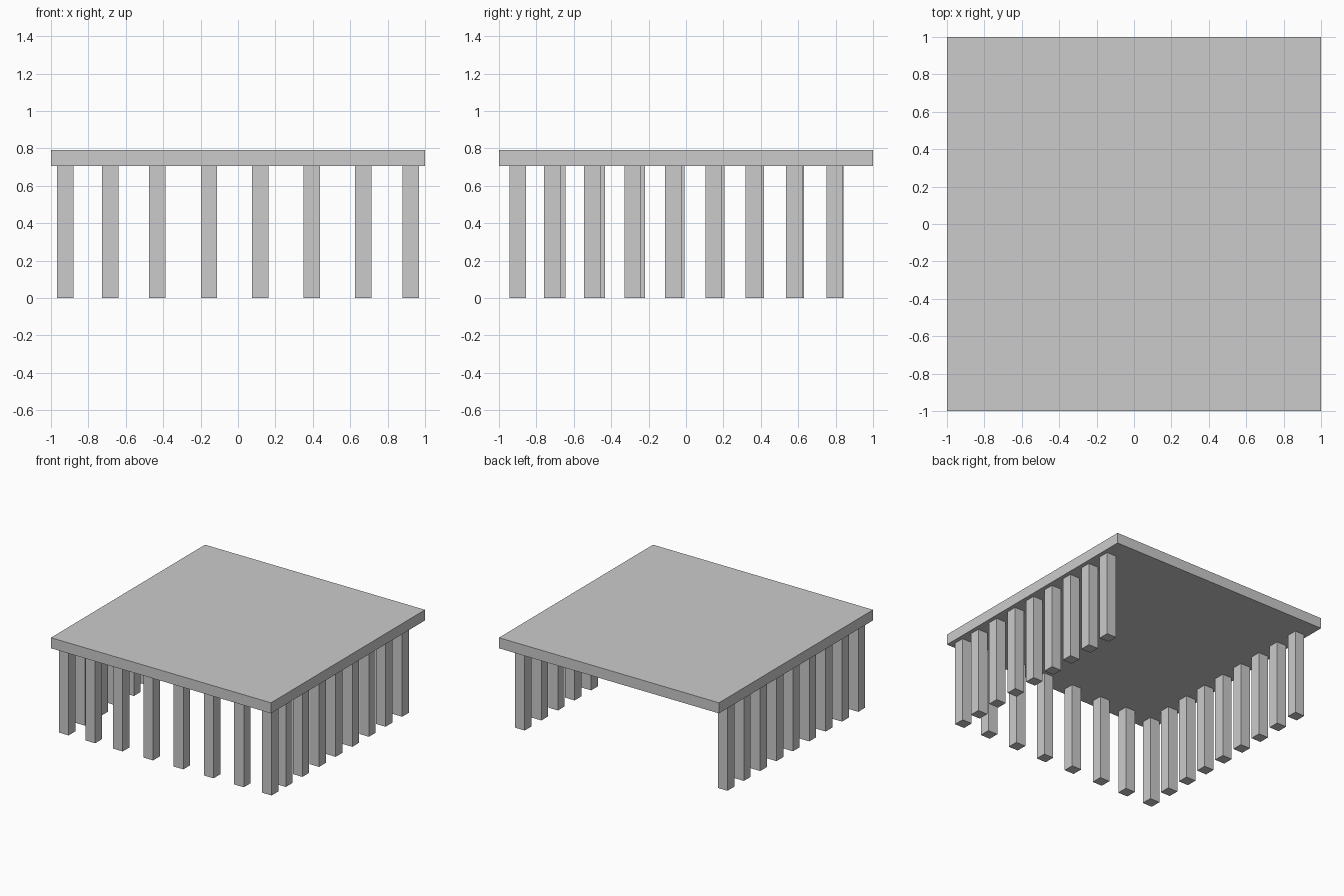
import bpy

if "Cube" in bpy.data.objects:
    bpy.data.objects.remove(bpy.data.objects["Cube"])

LEG = 0.088        # square leg width
TOP_Z0, TOP_Z1 = 0.705, 0.792
FRONT_Y = -0.90
SIDE_X = 0.923


def box(name, center, size):
    bpy.ops.mesh.primitive_cube_add(size=1, location=center)
    ob = bpy.context.object
    ob.name = name
    ob.scale = size
    bpy.ops.object.transform_apply(location=False, rotation=False, scale=True)
    return ob


def leg(name, x, y):
    return box(name, (x, y, TOP_Z0 / 2), (LEG, LEG, TOP_Z0))


# Flat square top
box("table_top", (0, 0, (TOP_Z0 + TOP_Z1) / 2), (2, 2, TOP_Z1 - TOP_Z0))

# Front row of legs, including both corners (slightly uneven spacing)
for x in (-SIDE_X, -0.682, -0.431, -0.155, 0.12, 0.395, 0.67, SIDE_X):
    leg("front_leg", x, FRONT_Y)

# Side rows behind the corner legs; the back stays open
for i in range(8):
    leg("right_leg", SIDE_X, -0.716 + 0.2158 * i)
    leg("left_leg", -SIDE_X, -0.689 + 0.2125 * i)
